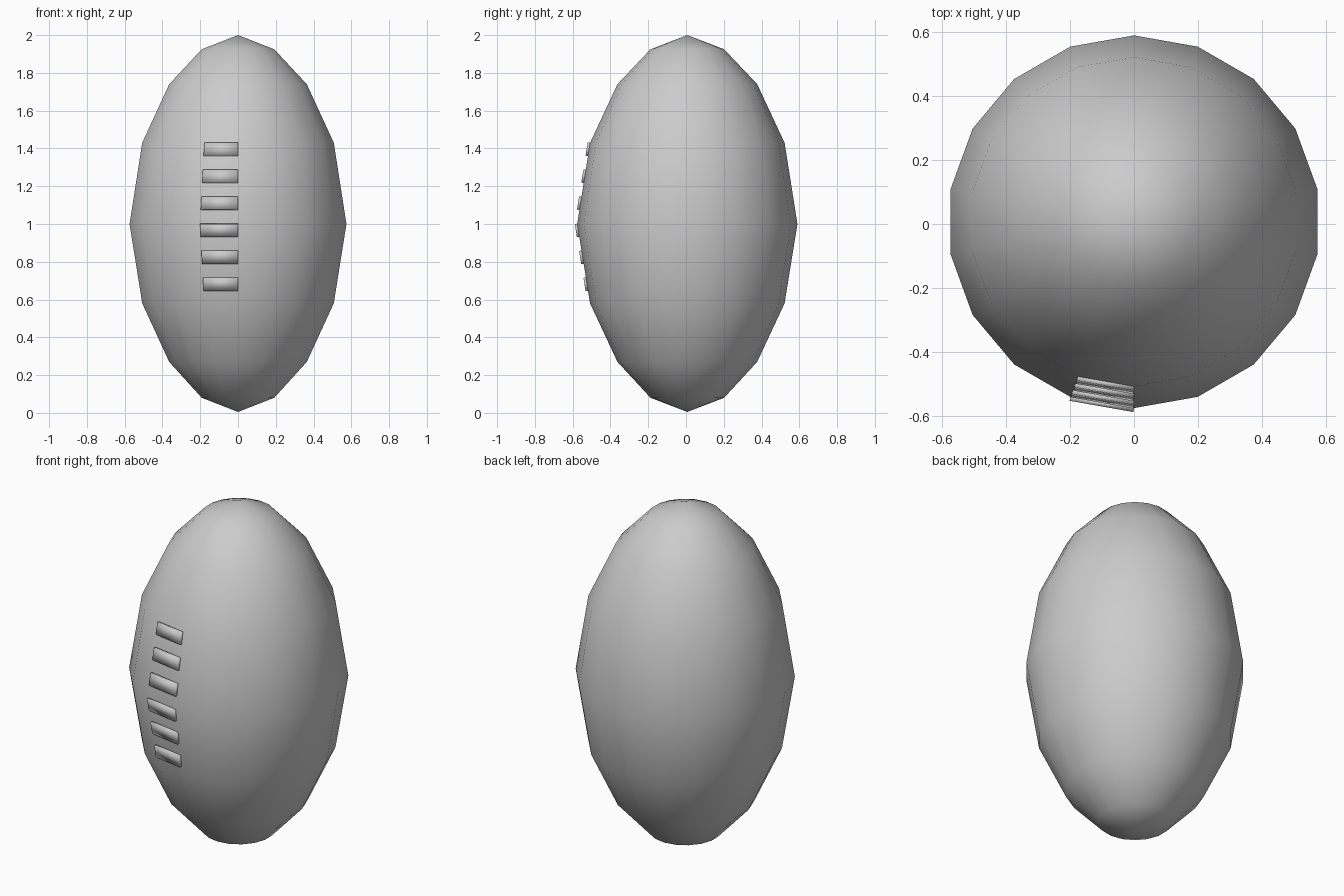
import bpy
import bmesh
from math import sin, cos, radians
from mathutils import Vector

if "Cube" in bpy.data.objects:
    bpy.data.objects.remove(bpy.data.objects["Cube"], do_unlink=True)

SIDES = 18
STEP = 360 / SIDES
CENTRE_Y = 0.007
# Half profile as (radius, height), from bottom tip to top tip
PROFILE = [(0, 0.005), (0.195, 0.08), (0.37, 0.27), (0.515, 0.58),
           (0.583, 1.0), (0.515, 1.43), (0.37, 1.74), (0.195, 1.925), (0, 2.0)]

grey = bpy.data.materials.new("plain grey")
grey.use_nodes = True
colour = (0.6, 0.6, 0.6, 1)
grey.diffuse_color = colour
grey.node_tree.nodes["Principled BSDF"].inputs["Base Color"].default_value = colour


def on_body(radius, z, turn):
    """Point on the body, turned in degrees from the front towards -x."""
    a = radians(turn)
    return Vector((-radius * sin(a), CENTRE_Y - radius * cos(a), z))


def radius_at(z):
    for (r0, z0), (r1, z1) in zip(PROFILE, PROFILE[1:]):
        if z0 <= z <= z1:
            return r0 + (r1 - r0) * (z - z0) / (z1 - z0)


def finish(bm, name):
    bmesh.ops.recalc_face_normals(bm, faces=bm.faces)
    for face in bm.faces:
        face.smooth = True
    mesh = bpy.data.meshes.new(name)
    bm.to_mesh(mesh)
    bm.free()
    mesh.materials.append(grey)
    obj = bpy.data.objects.new(name, mesh)
    bpy.context.collection.objects.link(obj)


# Ball body: the profile spun around the vertical axis
bm = bmesh.new()
points = [bm.verts.new(on_body(r, z, 0)) for r, z in PROFILE]
edges = [bm.edges.new(pair) for pair in zip(points, points[1:])]
bmesh.ops.spin(bm, geom=points + edges, cent=(0, CENTRE_Y, 0), axis=(0, 0, 1),
               angle=radians(360), steps=SIDES, use_merge=True)
bmesh.ops.remove_doubles(bm, verts=bm.verts, dist=0.001)
finish(bm, "ball_body")

# Laces: six thin blocks, each spanning one flat side of the body
for i in range(6):
    low = 0.647 + 0.1425 * i
    high = low + 0.07
    corners = [on_body(radius_at(z), z, turn)
               for z, turn in ((low, 0), (high, 0), (high, STEP), (low, STEP))]
    normal = (corners[3] - corners[0]).cross(corners[1] - corners[0]).normalized()
    if normal.y > 0:
        normal.negate()
    bm = bmesh.new()
    inner = [bm.verts.new(c - normal * 0.002) for c in corners]
    outer = [bm.verts.new(c + normal * 0.013) for c in corners]
    bm.faces.new(inner)
    bm.faces.new(outer)
    for k in range(4):
        n = (k + 1) % 4
        bm.faces.new((inner[k], inner[n], outer[n], outer[k]))
    finish(bm, f"lace_{i + 1}")
